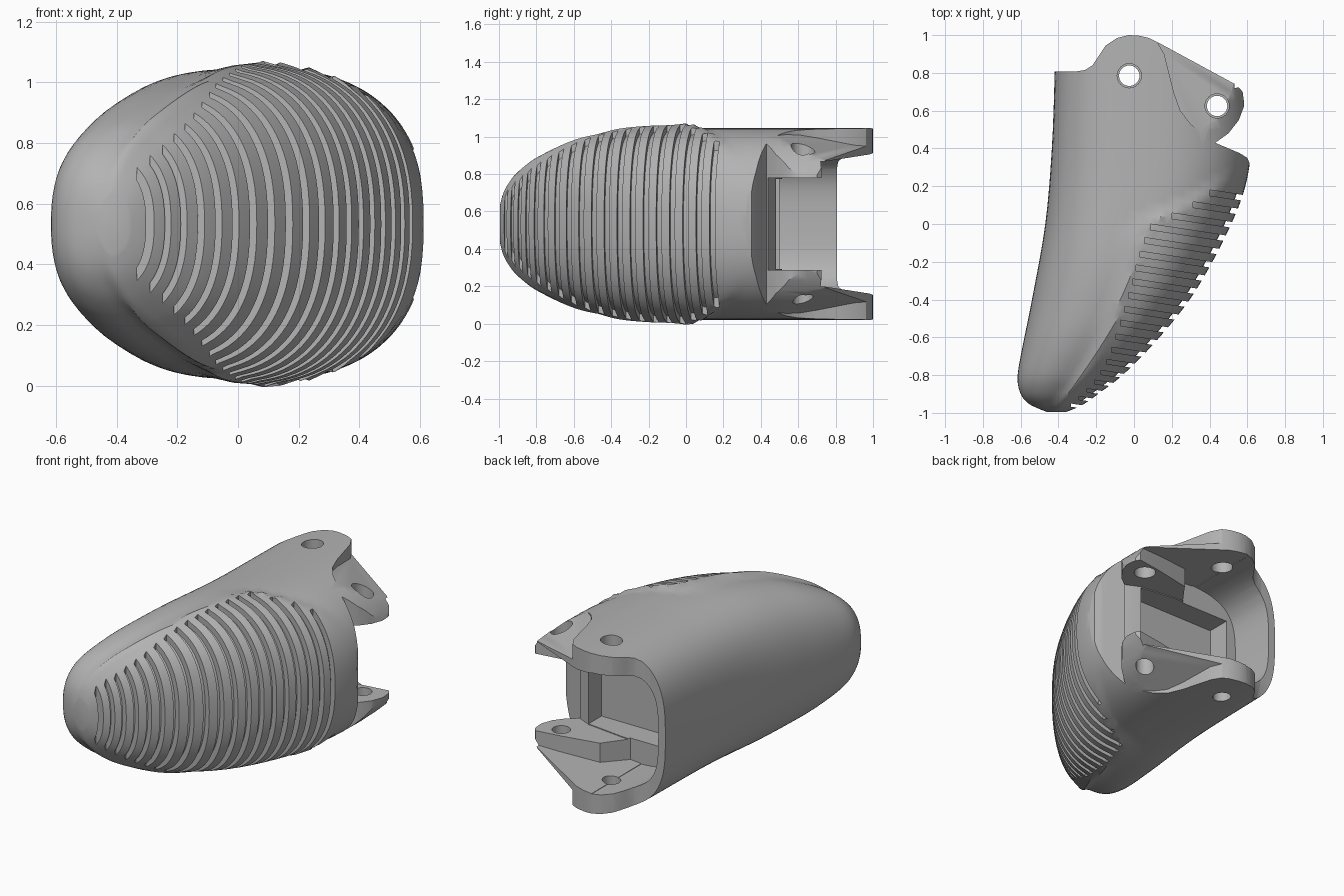
import bpy, bmesh, math

if "Cube" in bpy.data.objects:
    bpy.data.objects.remove(bpy.data.objects["Cube"])

grey = bpy.data.materials.new("plain_grey")
grey.use_nodes = True
COLOUR = (0.45, 0.45, 0.45, 1)
grey.diffuse_color = COLOUR
grey.node_tree.nodes["Principled BSDF"].inputs["Base Color"].default_value = COLOUR

MID = 0.533  # height of the symmetry plane


def curve(keys):
    """Smooth function through (position, value) pairs."""
    def slope(i):
        a, b = keys[max(i - 1, 0)], keys[min(i + 1, len(keys) - 1)]
        return (b[1] - a[1]) / (b[0] - a[0])

    def f(t):
        t = min(max(t, keys[0][0]), keys[-1][0])
        i = next(k for k in range(len(keys) - 1) if t <= keys[k + 1][0])
        (x0, v0), (x1, v1) = keys[i], keys[i + 1]
        h = x1 - x0
        u = (t - x0) / h
        return (v0 * (1 + 2 * u) * (1 - u) ** 2 + v1 * u * u * (3 - 2 * u)
                + h * (slope(i) * u * (1 - u) ** 2 + slope(i + 1) * u * u * (u - 1)))
    return f


def step(a, b, t):
    u = min(max((t - a) / (b - a), 0), 1)
    return u * u * (3 - 2 * u)


# Plan outline, half height, pad seam and groove ends along the length
left = curve([(-.995, -.46), (-.98, -.5), (-.95, -.56), (-.9, -.6), (-.82, -.617), (-.7, -.6),
              (-.4, -.54), (0, -.47), (.4, -.435), (.81, -.42), (1.05, -.42)])
right = curve([(-.995, -.36), (-.98, -.32), (-.95, -.26), (-.9, -.19), (-.8, -.06), (-.6, .135), (-.4, .295),
               (-.2, .415), (0, .515), (.15, .575), (.3, .61), (.45, .62), (1.05, .62)])
half = curve([(-.995, .07), (-.98, .13), (-.95, .19), (-.9, .255), (-.8, .335), (-.6, .425),
              (-.4, .475), (-.2, .503), (0, .512), (.3, .5125), (1.05, .5125)])
seam = curve([(-1, -.45), (-.75, -.26), (-.5, -.13), (-.2, -.04), (-.05, .01), (.03, .1), (.12, .3), (.3, .55)])
groove_end = curve([(-1, -.37), (-.87, -.23), (-.73, -.14), (-.45, -.045), (-.12, .05), (-.02, .1),
                    (.06, .27), (.2, .47)])


def finish(name, bm):
    bmesh.ops.recalc_face_normals(bm, faces=bm.faces)
    me = bpy.data.meshes.new(name)
    bm.to_mesh(me)
    bm.free()
    me.materials.append(grey)
    ob = bpy.data.objects.new(name, me)
    bpy.context.collection.objects.link(ob)
    return ob


def loft(name, stations, inset=0.0, sides=80):
    bm = bmesh.new()
    rings = []
    for y in stations:
        l, r, h = left(y) + inset, right(y) - inset, half(y) - inset
        c, a = (l + r) / 2, (r - l) / 2
        ring = []
        for k in range(sides):
            t = math.tau * k / sides
            co, si = math.cos(t), math.sin(t)
            n = 2.4 if co > 0 else 2.45 + .55 * step(-.6, .7, y)
            x = c + a * math.copysign(abs(co) ** (2 / n), co)
            z = h * math.copysign(abs(si) ** (2 / n), si)
            # raised rim where the pad meets the shell
            d = x - seam(y)
            lift = .016 * step(-.03, .03, d) + .012 * math.exp(-((d - .03) / .03) ** 2)
            z += lift * si * (1 - step(.15, .36, y))
            ring.append(bm.verts.new((x, y, MID + z)))
        rings.append(ring)
    for p, q in zip(rings, rings[1:]):
        for k in range(sides):
            m = (k + 1) % sides
            bm.faces.new((p[k], p[m], q[m], q[k]))
    bm.faces.new(rings[0])
    bm.faces.new(rings[-1])
    return finish(name, bm)


def add_prism(bm, pts, low, high):
    """Extrude a plan polygon between two heights, each a number or a function of x, y."""
    at = lambda v, p: v(*p) if callable(v) else v
    rows = [[bm.verts.new((*p, at(v, p))) for p in pts] for v in (low, high)]
    for row in rows:
        bm.faces.new(row)
    for i in range(len(pts)):
        j = (i + 1) % len(pts)
        bm.faces.new((rows[0][i], rows[0][j], rows[1][j], rows[1][i]))


def prism(name, pts, low, high):
    bm = bmesh.new()
    add_prism(bm, pts, low, high)
    return finish(name, bm)


def tube(name, x, y, radius, low, high):
    pts = [(x + radius * math.cos(math.tau * k / 32), y + radius * math.sin(math.tau * k / 32)) for k in range(32)]
    return prism(name, pts, low, high)


def carve(ob, cutter, operation='DIFFERENCE'):
    mod = ob.modifiers.new("cut", 'BOOLEAN')
    mod.object, mod.operation, mod.solver = cutter, operation, 'EXACT'
    bpy.context.view_layer.update()
    me = bpy.data.meshes.new_from_object(ob.evaluated_get(bpy.context.evaluated_depsgraph_get()))
    ob.modifiers.clear()
    ob.data = me
    bpy.data.objects.remove(cutter)


# Shell: rounded tip running back to the hinge end
tip = [-.995 + .195 * (i / 12) ** 1.6 for i in range(12)]
shell = loft("fingertip_shell", tip + [-.8 + .04 * i for i in range(31)] + [.5, .65, .81, 1.03])

# Plan outline of the hinge end
carve(shell, prism("outline", [
    (1, -1.2), (1, .3), (.62, .3), (.6, .35), (.56, .375), (.43, .43), (.5, .48), (.555, .55), (.585, .63),
    (.575, .7), (.545, .735), (.13, .96), (.08, .985), (.02, .998), (-.03, 1), (-.09, .985), (-.15, .945),
    (-.19, .885), (-.22, .84), (-.26, .815), (-.31, .807), (-1, .81), (-1, -1.2)], -1, 2), 'INTERSECT')

# Hollow between the main ears, with a rounded inner wall
bm = bmesh.new()
side = []
for k in range(1, 28):
    t = math.pi / 2 + math.pi * k / 28
    side.append((.1 + .47 * math.copysign(abs(math.cos(t)) ** .57, math.cos(t)),
                 MID + .387 * math.copysign(abs(math.sin(t)) ** .57, math.sin(t))))
face = bm.faces.new([bm.verts.new((x, .5, z)) for x, z in side])
moved = bmesh.ops.extrude_face_region(bm, geom=[face])["geom"]
bmesh.ops.translate(bm, verts=[v for v in moved if isinstance(v, bmesh.types.BMVert)], vec=(0, .8, 0))
carve(shell, finish("hollow", bm))

# Hollow carried sideways behind the thick outer ears
ceiling = lambda x, y: MID + .384 - .085 * (x + .05)
carve(shell, prism("hollow_side", [(-.06, .5), (.04, .5), (.15, .65), (.4, .7), (.8, .76), (.8, 1.2), (-.06, 1.2)],
                   lambda x, y: 2 * MID - ceiling(x, y), ceiling))

# Narrower gap between the outer ears, and the pocket ahead of it
carve(shell, prism("ear_gap", [(-.1, .52), (.1, .51), (.35, .48), (.52, .4), (1, .39), (1, 1.2), (-.1, 1.2)],
                   MID - .245, MID + .245))
carve(shell, prism("pocket", [(-.3, .35), (.35, .35), (.35, .6), (-.3, .6)], MID - .24, MID + .24))

# Outer ears: sloped step below the main ears, top and bottom
slope = lambda x, y: .935 - .34 * (x - .44) - .28 * (y - .63)
lobe = [(.1, 1.05), (.12, .97), (.16, .9), (.185, .8), (.21, .7), (.245, .6), (.3, .53), (.36, .48), (.43, .43),
        (.8, .43), (.8, 1.05)]
carve(shell, prism("step_above", lobe, slope, 1.4))
carve(shell, prism("step_below", lobe, -.4, lambda x, y: 2 * MID - slope(x, y)))

# Pin holes
for x, y in ((-.025, .785), (.44, .625)):
    carve(shell, tube("hole_above", x, y, .064, MID, 1.4))
    carve(shell, tube("hole_below", x, y, .054, -.4, MID))

# Grip grooves, closer together towards the tip
TILT = -.15
bm = bmesh.new()
pos = .21
while pos > -1.035:
    pitch = .042 + .034 * step(-1.05, -.5, pos)
    start = groove_end(pos)
    for _ in range(4):
        start = groove_end(pos + TILT * start)
    quad = [(x, pos + TILT * x + w) for x, w in ((start, 0), (1, 0), (1, pitch * .4), (start, pitch * .4))]
    add_prism(bm, quad, -.3, 1.4)
    pos -= pitch
carve(shell, finish("grooves", bm))

# Core closing the bottom of the grooves
core = loft("pad_core", [-.95 + .05 * i for i in range(26)], inset=.035)

for ob in (shell, core):
    bpy.ops.object.select_all(action='DESELECT')
    ob.select_set(True)
    bpy.context.view_layer.objects.active = ob
    bpy.ops.object.shade_smooth_by_angle(angle=math.radians(32))
